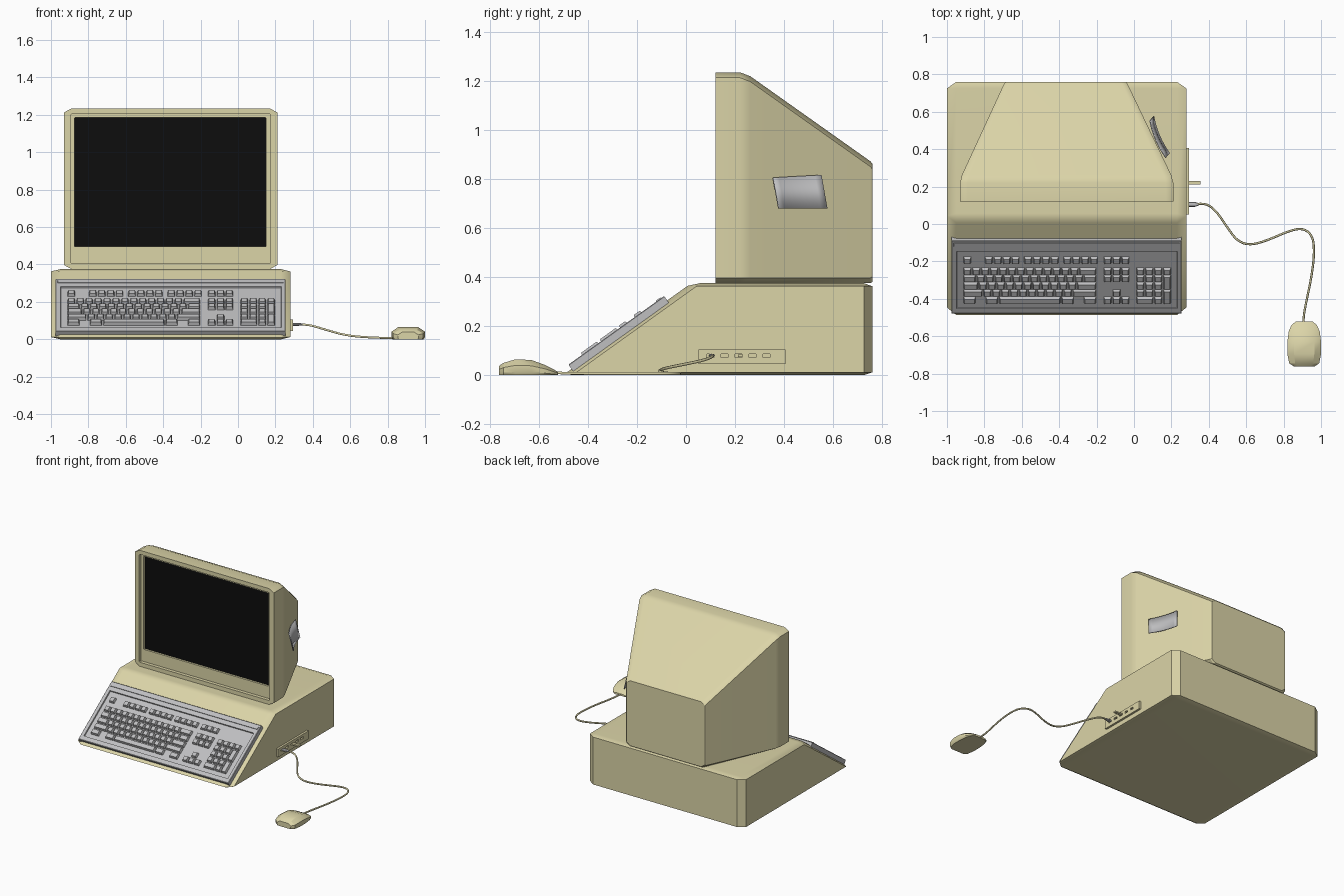
import bpy, bmesh, math
from mathutils import Vector, Matrix

if "Cube" in bpy.data.objects:
    bpy.data.objects.remove(bpy.data.objects["Cube"])


def material(name, col):
    m = bpy.data.materials.new(name)
    m.diffuse_color = (*col, 1)
    m.use_nodes = True
    m.node_tree.nodes["Principled BSDF"].inputs["Base Color"].default_value = m.diffuse_color
    return m


BEIGE = material("beige_plastic", (0.71, 0.66, 0.39))
GRAY = material("gray_plastic", (0.52, 0.52, 0.53))
BLACK = material("black_glass", (0.004, 0.004, 0.004))


def finish(name, bm, *mats):
    bmesh.ops.recalc_face_normals(bm, faces=bm.faces)
    me = bpy.data.meshes.new(name)
    bm.to_mesh(me)
    bm.free()
    for m in mats:
        me.materials.append(m)
    ob = bpy.data.objects.new(name, me)
    bpy.context.collection.objects.link(ob)
    return ob


def loft(bm, rings):
    """Skin equal-sized rings of points and cap both ends; returns the first cap."""
    vs = [[bm.verts.new(p) for p in r] for r in rings]
    n = len(vs[0])
    for a, b in zip(vs, vs[1:]):
        for i in range(n):
            bm.faces.new((a[i], a[(i + 1) % n], b[(i + 1) % n], b[i]))
    bm.faces.new(vs[-1])
    return bm.faces.new(vs[0])


def rect(x0, x1, y0, y1, z, inset=0):
    x0, x1, y0, y1 = x0 + inset, x1 - inset, y0 + inset, y1 - inset
    return [(x0, y0, z), (x1, y0, z), (x1, y1, z), (x0, y1, z)]


def box(bm, x0, x1, y0, y1, z0, z1, taper=0):
    loft(bm, [rect(x0, x1, y0, y1, z0), rect(x0, x1, y0, y1, z1, taper)])


# Computer case: wedge profile, bevelled in stretched space for uneven chamfers
bm = bmesh.new()
stretch = Vector((0.05, 0.035, 0.012))
profile = [(-0.502, 0), (0.021, 0.375), (0.76, 0.375), (0.76, 0)]
loft(bm, [[(x / stretch.x, y / stretch.y, z / stretch.z) for y, z in profile]
          for x in (-1, 0.28)])
bmesh.ops.bevel(bm, geom=list(bm.edges), offset=1, offset_type='OFFSET',
                segments=1, profile=0.5, affect='EDGES')
bmesh.ops.scale(bm, vec=stretch, verts=bm.verts)
finish("computer_case", bm, BEIGE)


# Monitor: octagonal sections from the screen, out over the bezel, to the back
def octagon(y, x0, x1, z0, z1, cx, cz):
    return [(x0 + cx, y, z0), (x1 - cx, y, z0), (x1, y, z0 + cz), (x1, y, z1 - cz),
            (x1 - cx, y, z1), (x0 + cx, y, z1), (x0, y, z1 - cz), (x0, y, z0 + cz)]


bm = bmesh.new()
screen = loft(bm, [
    octagon(0.160, -0.875, 0.150, 0.495, 1.185, 0.004, 0.004),
    octagon(0.145, -0.875, 0.150, 0.495, 1.185, 0.004, 0.004),
    octagon(0.145, -0.895, 0.175, 0.405, 1.205, 0.006, 0.006),
    octagon(0.120, -0.895, 0.175, 0.405, 1.205, 0.006, 0.006),
    octagon(0.120, -0.930, 0.210, 0.375, 1.235, 0.04, 0.022),
    octagon(0.220, -0.930, 0.210, 0.375, 1.235, 0.04, 0.022),
    octagon(0.262, -0.920, 0.199, 0.375, 1.219, 0.04, 0.022),
    octagon(0.752, -0.694, -0.036, 0.375, 0.872, 0.03, 0.022),
    octagon(0.760, -0.686, -0.044, 0.380, 0.862, 0.03, 0.022)])
screen.material_index = 1
finish("monitor", bm, BEIGE, BLACK)

# Curved note on the right side of the monitor
bm = bmesh.new()
top = Vector((0.170, 0.355, 0.805)), Vector((0.085, 0.552, 0.816))
low = Vector((0.190, 0.377, 0.680)), Vector((0.105, 0.576, 0.680))
bow = Vector((-0.92, -0.4, 0)) * 0.012
cols = []
for i in range(9):
    t = i / 8
    b = bow * 4 * t * (1 - t)
    cols.append([bm.verts.new(e[0].lerp(e[1], t) + b) for e in (top, low)])
for a, b in zip(cols, cols[1:]):
    bm.faces.new((a[0], b[0], b[1], a[1]))
note = finish("side_note", bm, GRAY)
solid = note.modifiers.new("thickness", 'SOLIDIFY')
solid.thickness, solid.offset = 0.006, 0

# Keyboard frame, laid out flat (x, up-slope, height) then placed on the slope
ang = math.atan2(0.375, 0.523)
slope = Matrix.Translation((0, -0.495, 0.005)) @ Matrix.Rotation(ang, 4, 'X')
bm = bmesh.new()
outer, inner = (-0.975, 0.255, 0.035, 0.515), (-0.948, 0.232, 0.068, 0.445)
loft(bm, [rect(*outer, -0.02), rect(*outer, 0.019), rect(*outer, 0.022, 0.003),
          rect(*inner, 0.022), rect(*inner, 0.013, 0.002)])
box(bm, -0.965, 0.245, 0.475, 0.500, 0.015, 0.026, 0.002)
bm.transform(slope)
finish("keyboard_frame", bm, GRAY)

# Keys: each row is a list of widths in key units, negative for a gap
U = 0.0477
MAIN, NAV, PAD = -0.915, -0.165, 0.010
rows = [0.120 + i * U for i in range(5)] + [0.384]
blocks = [
    (MAIN, 4, [1] * 13 + [2]), (MAIN, 3, [1.5] + [1] * 12 + [1.5]),
    (MAIN, 2, [1.75] + [1] * 11 + [2.25]), (MAIN, 1, [2.25] + [1] * 10 + [2.75]),
    (MAIN, 0, [1.5, -1, 1.5, 7, 1.5, -1, 1.5]),
    (MAIN, 5, [1, -1.4] + ([1] * 4 + [-0.4]) * 3),
    (NAV, 5, [1] * 3), (NAV, 4, [1] * 3), (NAV, 3, [1] * 3),
    (NAV, 1, [-1, 1]), (NAV, 0, [1] * 3),
    (PAD, 4, [1] * 4), (PAD, 3, [1] * 3), (PAD, 2, [1] * 3),
    (PAD, 1, [1] * 3), (PAD, 0, [2, 1])]
bm = bmesh.new()


def key(x, u, w, tall=1):
    g = 0.003
    box(bm, x + g, x + w * U - g, u - U / 2 + g, u + (tall - 0.5) * U - g,
        0.010, 0.031, 0.006)


for x, r, widths in blocks:
    for w in widths:
        if w > 0:
            key(x, rows[r], w)
        x += abs(w) * U
for r in (0, 2):                      # tall keys of the number pad
    key(PAD + 3 * U, rows[r], 1, 2)
bm.transform(slope)
finish("keys", bm, GRAY)

# Port panel built of bars around five open slots
bm = bmesh.new()
ports = [0.100, 0.157, 0.214, 0.271, 0.328]
box(bm, 0.275, 0.295, 0.05, 0.405, 0.045, 0.072)
box(bm, 0.275, 0.295, 0.05, 0.405, 0.086, 0.105)
edges = [0.05] + [p + d for p in ports for d in (-0.015, 0.015)] + [0.405]
for y0, y1 in zip(edges[::2], edges[1::2]):
    box(bm, 0.275, 0.295, y0, y1, 0.072, 0.086)
finish("port_panel", bm, BEIGE)

# Small stick in one port, and the mouse plug
bm = bmesh.new()
box(bm, 0.28, 0.355, 0.211, 0.231, 0.074, 0.084)
finish("port_stick", bm, BEIGE)
bm = bmesh.new()
loft(bm, [[(x, 0.105 + r * math.cos(k * math.pi / 4), 0.08 + 0.6 * r * math.sin(k * math.pi / 4))
           for k in range(8)] for x, r in ((0.28, 0.013), (0.325, 0.013), (0.345, 0.007))])
finish("mouse_plug", bm, GRAY)

# Mouse: cross-sections along y as (y, half width, height)
bm = bmesh.new()
loft(bm, [[(0.91 + s * w, y, z) for s, z in
           ((-0.92, 0), (-1, 0.2 * h), (-1, 0.62 * h), (-0.6, h),
            (0.6, h), (1, 0.62 * h), (1, 0.2 * h), (0.92, 0))]
          for y, w, h in ((-0.762, 0.055, 0.038), (-0.745, 0.080, 0.050),
                          (-0.695, 0.090, 0.065), (-0.630, 0.090, 0.062),
                          (-0.575, 0.083, 0.042), (-0.540, 0.068, 0.024),
                          (-0.522, 0.045, 0.014))])
finish("mouse", bm, BEIGE)

# Mouse cord
path = [(0.33, 0.105, 0.08), (0.38, 0.115, 0.078), (0.44, 0.07, 0.06), (0.50, -0.02, 0.042),
        (0.55, -0.09, 0.028), (0.62, -0.115, 0.016), (0.72, -0.085, 0.009), (0.82, -0.04, 0.007),
        (0.90, -0.02, 0.007), (0.955, -0.06, 0.007), (0.965, -0.15, 0.007), (0.95, -0.28, 0.007),
        (0.92, -0.42, 0.007), (0.905, -0.50, 0.008), (0.905, -0.56, 0.012)]
cu = bpy.data.curves.new("mouse_cord", 'CURVE')
cu.dimensions = '3D'
cu.bevel_depth, cu.bevel_resolution, cu.resolution_u = 0.006, 1, 4
sp = cu.splines.new('NURBS')
sp.points.add(len(path) - 1)
for p, co in zip(sp.points, path):
    p.co = (*co, 1)
sp.use_endpoint_u, sp.order_u = True, 3
cu.materials.append(BEIGE)
bpy.context.collection.objects.link(bpy.data.objects.new("mouse_cord", cu))

# Smooth shading with sharp edges kept
for ob in bpy.data.objects:
    if ob.type == 'MESH':
        ob.select_set(True)
        bpy.context.view_layer.objects.active = ob
bpy.ops.object.shade_smooth_by_angle(angle=math.radians(30))
for name in ("monitor", "computer_case"):
    bpy.data.objects[name].modifiers.new("even_shading", 'WEIGHTED_NORMAL').keep_sharp = True
